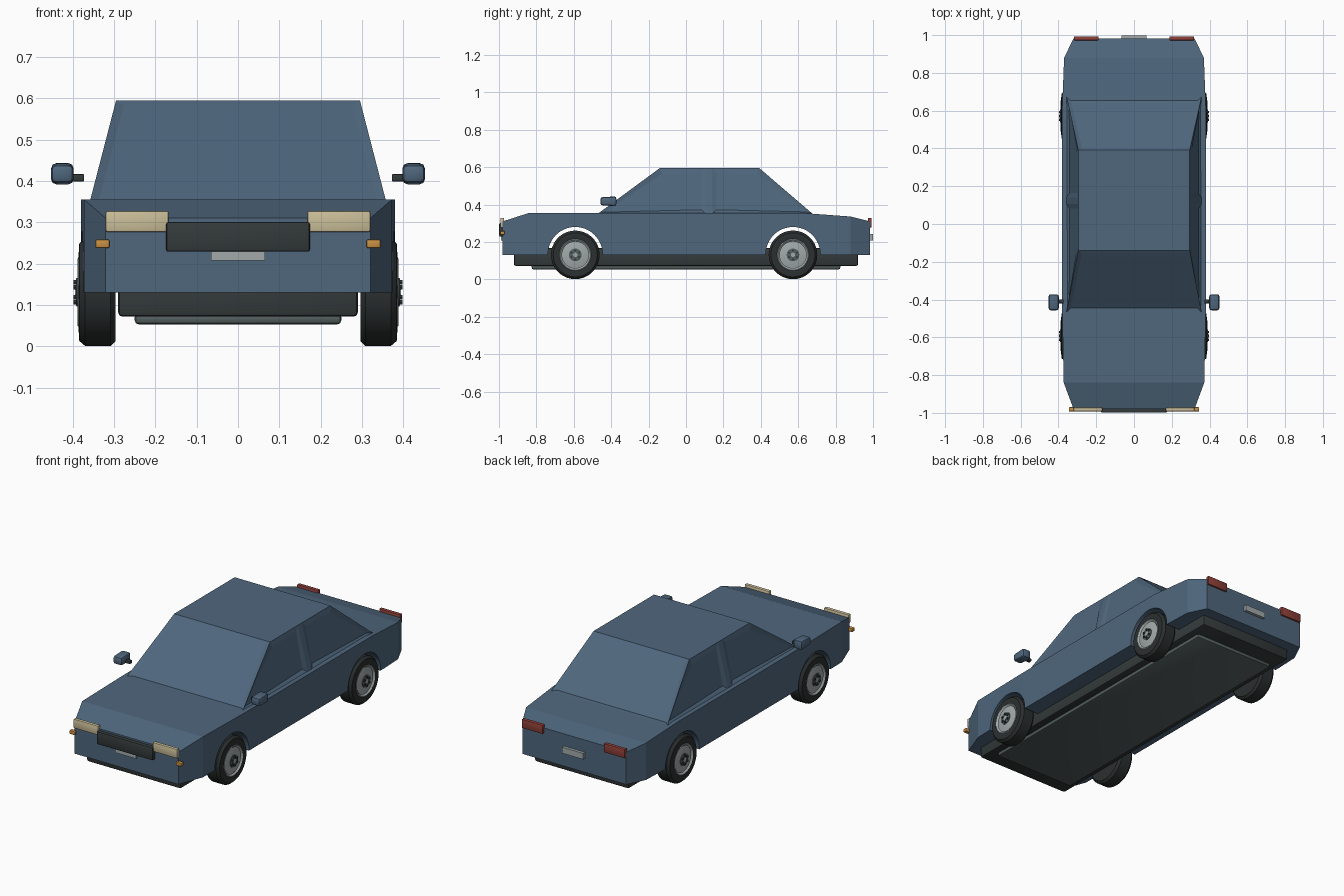
import bpy, bmesh, math
from mathutils import Vector

if "Cube" in bpy.data.objects:
    bpy.data.objects.remove(bpy.data.objects["Cube"])


def material(name, rgb):
    m = bpy.data.materials.new(name)
    m.diffuse_color = (*rgb, 1)
    m.use_nodes = True
    m.node_tree.nodes["Principled BSDF"].inputs["Base Color"].default_value = m.diffuse_color
    return m


BLUE = material("body blue", (0.078, 0.135, 0.205))
DARK = material("dark trim", (0.034, 0.042, 0.042))
TYRE = material("tyre rubber", (0.024, 0.029, 0.029))
SILVER = material("wheel silver", (0.36, 0.40, 0.40))
GREY = material("underside grey", (0.09, 0.115, 0.115))
CREAM = material("headlight cream", (0.60, 0.52, 0.32))
ORANGE = material("indicator orange", (0.58, 0.28, 0.06))
RED = material("tail light red", (0.27, 0.05, 0.04))


def finish(name, bm, mat, smooth=None):
    bmesh.ops.recalc_face_normals(bm, faces=bm.faces)
    me = bpy.data.meshes.new(name)
    bm.to_mesh(me)
    bm.free()
    ob = bpy.data.objects.new(name, me)
    bpy.context.collection.objects.link(ob)
    me.materials.append(mat)
    if smooth:
        bpy.ops.object.select_all(action='DESELECT')
        ob.select_set(True)
        bpy.context.view_layer.objects.active = ob
        bpy.ops.object.shade_smooth_by_angle(angle=math.radians(smooth))
    return ob


def box(name, lo, hi, mat, bevel=0.0, segments=2):
    lo, hi = Vector(lo), Vector(hi)
    bm = bmesh.new()
    bmesh.ops.create_cube(bm, size=1)
    for v in bm.verts:
        v.co = (lo + hi) / 2 + v.co * (hi - lo)
    if bevel:
        bmesh.ops.bevel(bm, geom=bm.edges[:], offset=bevel, segments=segments,
                        profile=0.5, affect='EDGES')
    return finish(name, bm, mat, 35 if bevel else None)


def loft(rings):
    bm = bmesh.new()
    rows = [[bm.verts.new(p) for p in r] for r in rings]
    for a, b in zip(rows, rows[1:]):
        for i in range(len(a)):
            j = (i + 1) % len(a)
            bm.faces.new((a[i], a[j], b[j], b[i]))
    bm.faces.new(rows[0])
    bm.faces.new(rows[-1])
    return bm


def lathe(name, profile, centre, side, mat, n=36):
    """Revolve (x, radius) points around the axle; closed at both ends."""
    cx, cy, cz = centre
    rings = []
    for x, r in profile:
        rings.append([(side * (cx + x), cy + r * math.cos(2 * math.pi * i / n),
                       cz + r * math.sin(2 * math.pi * i / n)) for i in range(n)])
    return finish(name, loft(rings), mat, 30)


# Lower body: stations of (y, half width, top height)
stations = [(-0.98, 0.32, 0.31), (-0.84, 0.372, 0.355), (-0.47, 0.38, 0.355),
            (0.62, 0.38, 0.355), (0.88, 0.37, 0.336), (0.983, 0.32, 0.31)]
body = finish("body", loft([[(-w, y, 0.13), (w, y, 0.13), (w, y, t), (-w, y, t)]
                            for y, w, t in stations]), BLUE)

# Wheel arches cut through the body
AXLES = {"front": -0.592, "rear": 0.572}
WZ = 0.134
for end, y in AXLES.items():
    cutter = lathe("arch_cutter", [(-0.5, 0.146), (0.5, 0.146)], (0, y, WZ), 1, BLUE, 48)
    mod = body.modifiers.new("arch", 'BOOLEAN')
    mod.operation, mod.solver, mod.object = 'DIFFERENCE', 'EXACT', cutter
    bpy.context.view_layer.objects.active = body
    bpy.ops.object.modifier_apply(modifier=mod.name)
    bpy.data.objects.remove(cutter)

# Cabin with window panes sunk along their lower edge
bm = loft([[(-0.358, -0.47, 0.352), (0.358, -0.47, 0.352), (0.358, 0.675, 0.352), (-0.358, 0.675, 0.352)],
           [(-0.295, -0.14, 0.595), (0.295, -0.14, 0.595), (0.295, 0.392, 0.595), (-0.295, 0.392, 0.595)]])
bmesh.ops.recalc_face_normals(bm, faces=bm.faces)
for y in (0.105, 0.14):
    bmesh.ops.bisect_plane(bm, geom=bm.verts[:] + bm.edges[:] + bm.faces[:],
                           plane_co=(0, y, 0), plane_no=(0, 1, 0))
panes = []
for f in bm.faces:
    c = f.calc_center_median()
    pillar = abs(f.normal.x) > 0.5 and 0.105 < c.y < 0.14
    if abs(f.normal.z) < 0.95 and not pillar:
        panes.append(f)
for f in panes:
    n = f.normal.copy()
    bmesh.ops.inset_region(bm, faces=[f], thickness=0.034 if abs(n.x) > 0.5 else 0.028)
    low = min(v.co.z for v in f.verts)
    for v in f.verts:
        if v.co.z < low + 0.03:
            v.co -= n * 0.012
finish("cabin", bm, BLUE)

# Chassis and floor plate
box("chassis", (-0.29, -0.92, 0.072), (0.29, 0.92, 0.168), DARK, 0.01)
box("floor_plate", (-0.25, -0.825, 0.053), (0.25, 0.825, 0.08), GREY, 0.01)

# Wheels
tyre_profile = [(0, 0.06), (0, 0.118), (0.012, 0.13), (0.074, 0.13), (0.088, 0.118),
                (0.090, 0.086), (0.080, 0.06)]
rim_profile = [(0.07, 0.086), (0.089, 0.086), (0.092, 0.081), (0.084, 0.072), (0.092, 0.034), (0.092, 0.01)]
for side, tag in ((1, "right"), (-1, "left")):
    for end, y in AXLES.items():
        c = (0.296, y, WZ - 0.003)
        lathe(f"{end}_{tag}_tyre", tyre_profile, c, side, TYRE)
        lathe(f"{end}_{tag}_rim", rim_profile, c, side, SILVER)
        lathe(f"{end}_{tag}_hub_cap", [(0.085, 0.034), (0.095, 0.034), (0.096, 0.03)],
              c, side, GREY, 24)
        lathe(f"{end}_{tag}_hub_centre", [(0.09, 0.012), (0.098, 0.012)], c, side, SILVER, 12)
        for k in range(6):
            a = math.pi / 6 + k * math.pi / 3
            nut = (c[0], y + 0.024 * math.cos(a), c[2] + 0.024 * math.sin(a))
            lathe(f"{end}_{tag}_nut", [(0.09, 0.006), (0.102, 0.006)], nut, side, DARK, 6)

# Paired details, given as positive-x ranges and mirrored
pairs = [
    ("headlight", (0.168, -0.992, 0.277), (0.32, -0.972, 0.328), CREAM, 0.004),
    ("indicator", (0.311, -0.992, 0.238), (0.345, -0.97, 0.258), ORANGE, 0.003),
    ("tail_light", (0.188, 0.972, 0.278), (0.318, 0.993, 0.328), RED, 0.004),
    ("mirror_arm", (0.372, -0.42, 0.399), (0.405, -0.40, 0.417), DARK, 0.003),
    ("mirror", (0.398, -0.457, 0.392), (0.452, -0.372, 0.443), BLUE, 0.012),
]
for name, lo, hi, mat, bev in pairs:
    for side, tag in ((1, "right"), (-1, "left")):
        xs = sorted((side * lo[0], side * hi[0]))
        ob = box(f"{tag}_{name}", (xs[0], *lo[1:]), (xs[1], *hi[1:]), mat, bev)
        if name == "mirror":  # narrower toward the front
            for v in ob.data.vertices:
                if v.co.y < -0.42:
                    v.co.z = 0.418 + (v.co.z - 0.418) * 0.85

# Grille and number plates
box("grille", (-0.174, -0.999, 0.229), (0.174, -0.97, 0.301), DARK, 0.006)
box("front_plate", (-0.065, -0.99, 0.208), (0.065, -0.975, 0.233), SILVER)
box("rear_plate", (-0.065, 0.975, 0.208), (0.065, 0.999, 0.242), SILVER)
